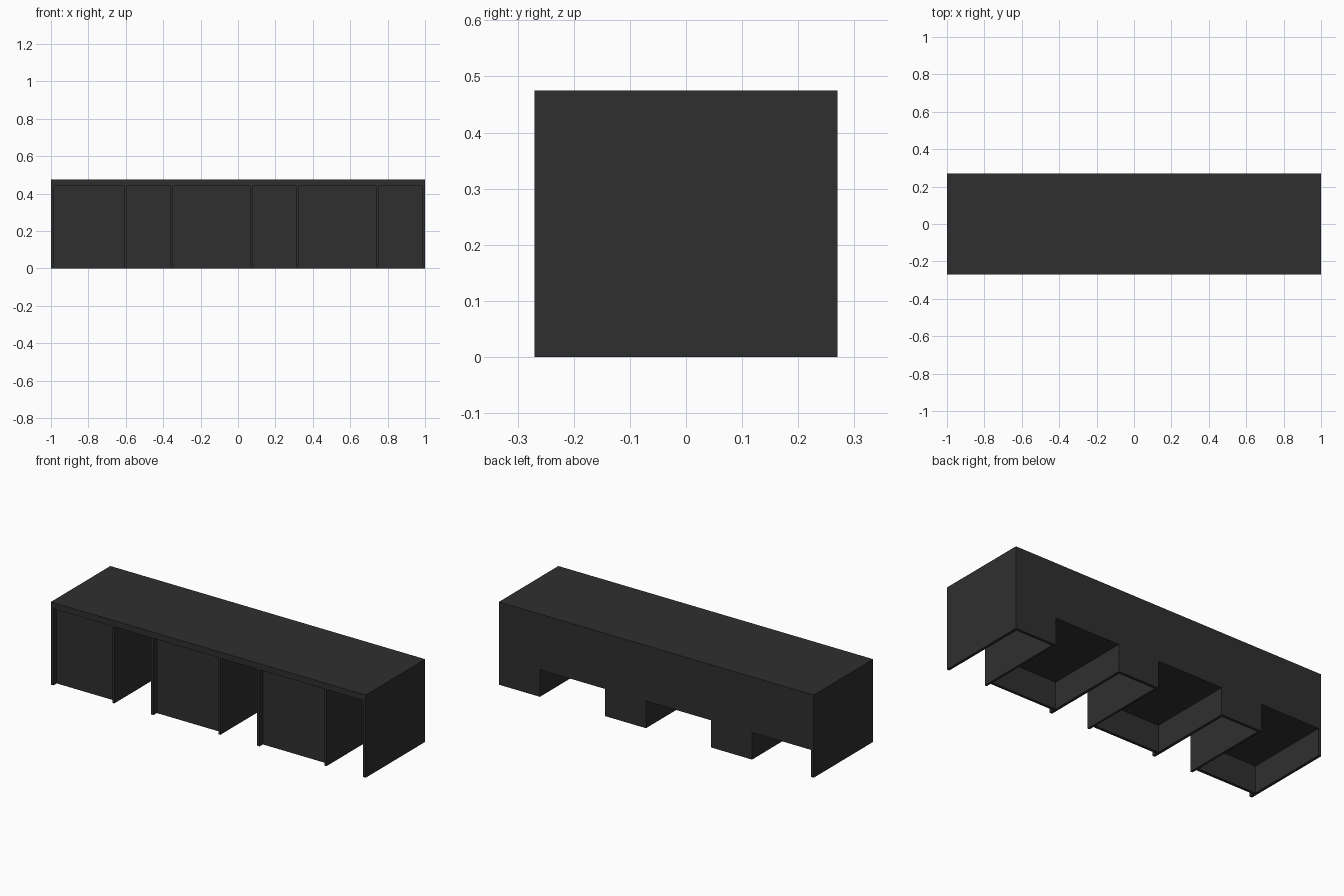
import bpy
import bmesh
from mathutils import Vector

if "Cube" in bpy.data.objects:
    bpy.data.objects.remove(bpy.data.objects["Cube"])

# One flat charcoal colour
mat = bpy.data.materials.new("charcoal_laminate")
mat.diffuse_color = (0.028, 0.028, 0.028, 1)
mat.use_nodes = True
mat.node_tree.nodes["Principled BSDF"].inputs["Base Color"].default_value = mat.diffuse_color


def box(name, x, y, z):
    """Axis-aligned box from (min, max) ranges."""
    lo = Vector((x[0], y[0], z[0]))
    hi = Vector((x[1], y[1], z[1]))
    bm = bmesh.new()
    bmesh.ops.create_cube(bm, size=1)
    for v in bm.verts:
        v.co = Vector([(lo[i] + hi[i]) / 2 + v.co[i] * (hi[i] - lo[i]) for i in range(3)])
    me = bpy.data.meshes.new(name)
    bm.to_mesh(me)
    bm.free()
    me.materials.append(mat)
    ob = bpy.data.objects.new(name, me)
    bpy.context.collection.objects.link(ob)
    return ob


D = 0.27        # half depth
TOP = 0.475     # overall height
UNDER = 0.44    # underside of the worktop
LIFT = 0.156    # underside of the raised cabinets
T = 0.016       # board thickness
PITCH = 0.674   # module spacing
RECESS = 0.03   # setback of the front panels

# Worktop and left end panel
box("worktop", (-1, 1), (-D, D), (UNDER, TOP))
box("left_end_panel", (-1, -1 + T), (-D, D), (0, UNDER))

for i in range(3):
    right = -0.348 + i * PITCH              # outer face of the module's right wall
    left = -1 + T if i == 0 else right - PITCH
    div = right - 0.249                     # right face of the divider
    n = f"_{i + 1}"
    # Full-height walls
    box("side_panel" + n, (right - T, right), (-D, D), (0, UNDER))
    box("divider" + n, (div - 0.012, div), (-D, D), (0, UNDER))
    # Closed bay: recessed front panel, raised cabinet behind it
    bay = (left, div - 0.012)
    box("front_panel" + n, bay, (-D + RECESS, -D + RECESS + T), (0, UNDER))
    box("raised_cabinet" + n, bay, (-D + RECESS + T, D), (LIFT, UNDER))
    # Open bay: full-height back panel
    box("back_panel" + n, (div, right - T), (D - T, D), (0, UNDER))
